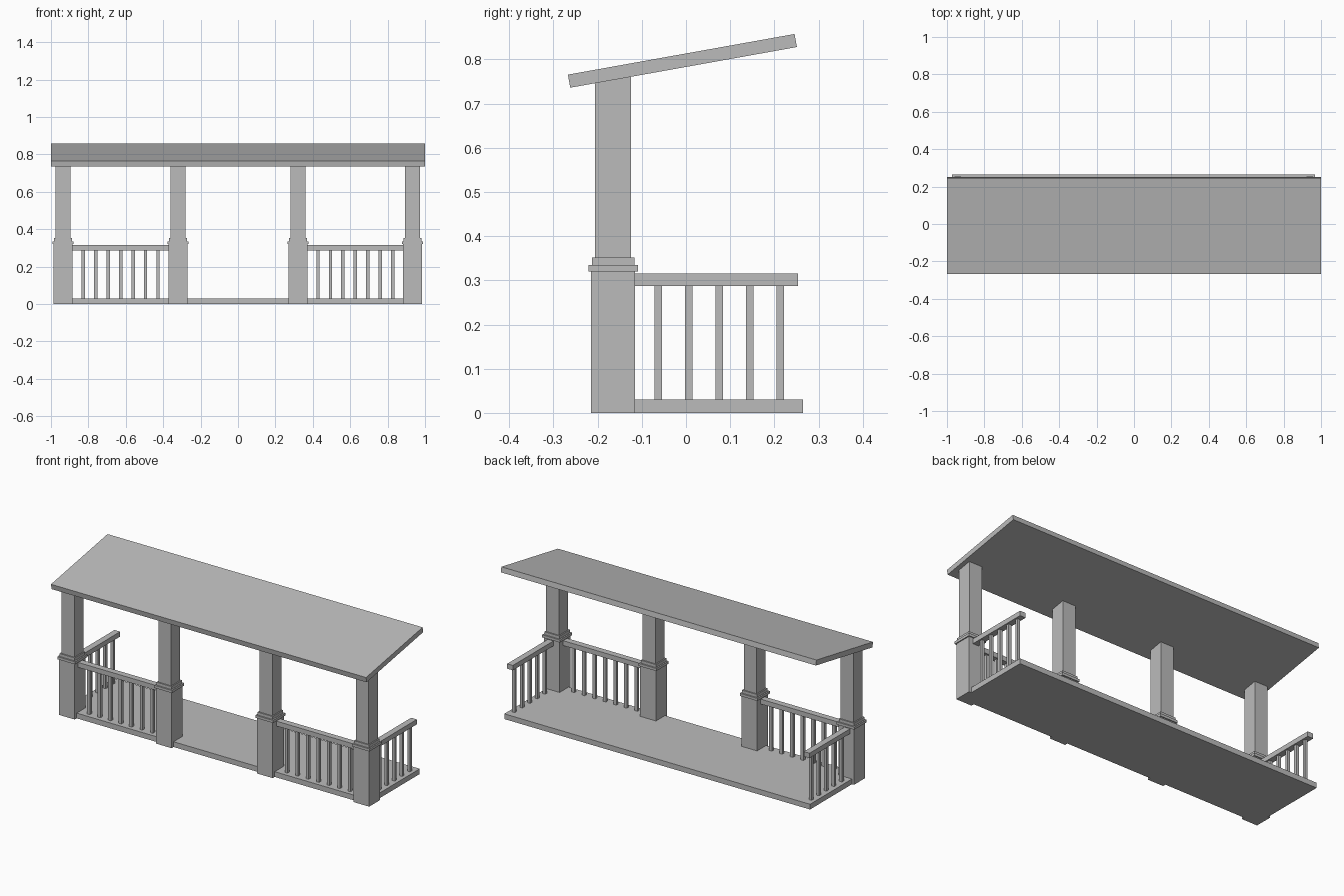
import bpy
from mathutils import Vector

cube = bpy.data.objects.get("Cube")
if cube:
    bpy.data.objects.remove(cube, do_unlink=True)

GREY = (0.5, 0.5, 0.5, 1)
grey = bpy.data.materials.new("plain grey")
grey.use_nodes = True
grey.diffuse_color = GREY
grey.node_tree.nodes["Principled BSDF"].inputs["Base Color"].default_value = GREY

# Underside of the sloping roof, front and back (y, z)
EAVE, RIDGE = Vector((-0.262, 0.736)), Vector((0.251, 0.828))
SLOPE = (RIDGE.y - EAVE.y) / (RIDGE.x - EAVE.x)


def box(name, x, y, z):
    """Axis-aligned box from (min, max) ranges."""
    bpy.ops.mesh.primitive_cube_add(size=1)
    ob = bpy.context.object
    ob.name = name
    low, high = Vector((x[0], y[0], z[0])), Vector((x[1], y[1], z[1]))
    for v in ob.data.vertices:
        v.co = (low + high) / 2 + v.co * (high - low)
    ob.data.materials.append(grey)
    return ob


def around(centre, width):
    return centre - width / 2, centre + width / 2


POST_Y = -0.165
DECK_TOP, RAIL_BOTTOM, RAIL_TOP = 0.03, 0.287, 0.315
RAIL_WIDTH, BALUSTER = 0.036, 0.017

# Deck
box("deck", (-0.973, 0.968), (-0.197, 0.265), (0, DECK_TOP))

# Posts: pedestal, two-step cap and a shaft cut to the roof slope
posts = {"right_outer": -0.936, "right_inner": -0.321,
         "left_inner": 0.321, "left_outer": 0.933}
for side, x in posts.items():
    for part, width, z in (("pedestal", 0.1, (0, 0.32)),
                           ("cap", 0.112, (0.32, 0.335)),
                           ("cap_step", 0.096, (0.335, 0.352)),
                           ("shaft", 0.082, (0.352, 0.75))):
        ob = box(f"{side}_post_{part}", around(x, width), around(POST_Y, width), z)
    for v in ob.data.vertices:
        if v.co.z > 0.7:
            v.co.z = EAVE.y + (v.co.y - EAVE.x) * SLOPE

# Railings: front rails between posts, side rails running back
for side, sign in (("right", -1), ("left", 1)):
    outer, inner = posts[side + "_outer"], posts[side + "_inner"]
    box(f"{side}_front_rail", sorted((outer - sign * 0.05, inner + sign * 0.05)),
        around(POST_Y, RAIL_WIDTH), (RAIL_BOTTOM, RAIL_TOP))
    for i in range(7):
        x = sign * (0.427 + i * 0.0667)
        box(f"{side}_front_baluster_{i + 1}", around(x, BALUSTER),
            around(POST_Y, BALUSTER), (DECK_TOP, RAIL_BOTTOM))
    box(f"{side}_side_rail", around(outer + sign * 0.007, RAIL_WIDTH),
        (POST_Y + 0.05, 0.253), (RAIL_BOTTOM, RAIL_TOP))
    for i in range(5):
        box(f"{side}_side_baluster_{i + 1}", around(outer + sign * 0.007, BALUSTER),
            around(-0.063 + i * 0.069, BALUSTER), (DECK_TOP, RAIL_BOTTOM))

# Sloping roof slab
roof = box("roof", (-1, 1), (0, 1), (0, 1))
along = RIDGE - EAVE
up = Vector((-along.y, along.x)).normalized() * 0.03
for v in roof.data.vertices:
    v.co.yz = EAVE + along * v.co.y + up * v.co.z
